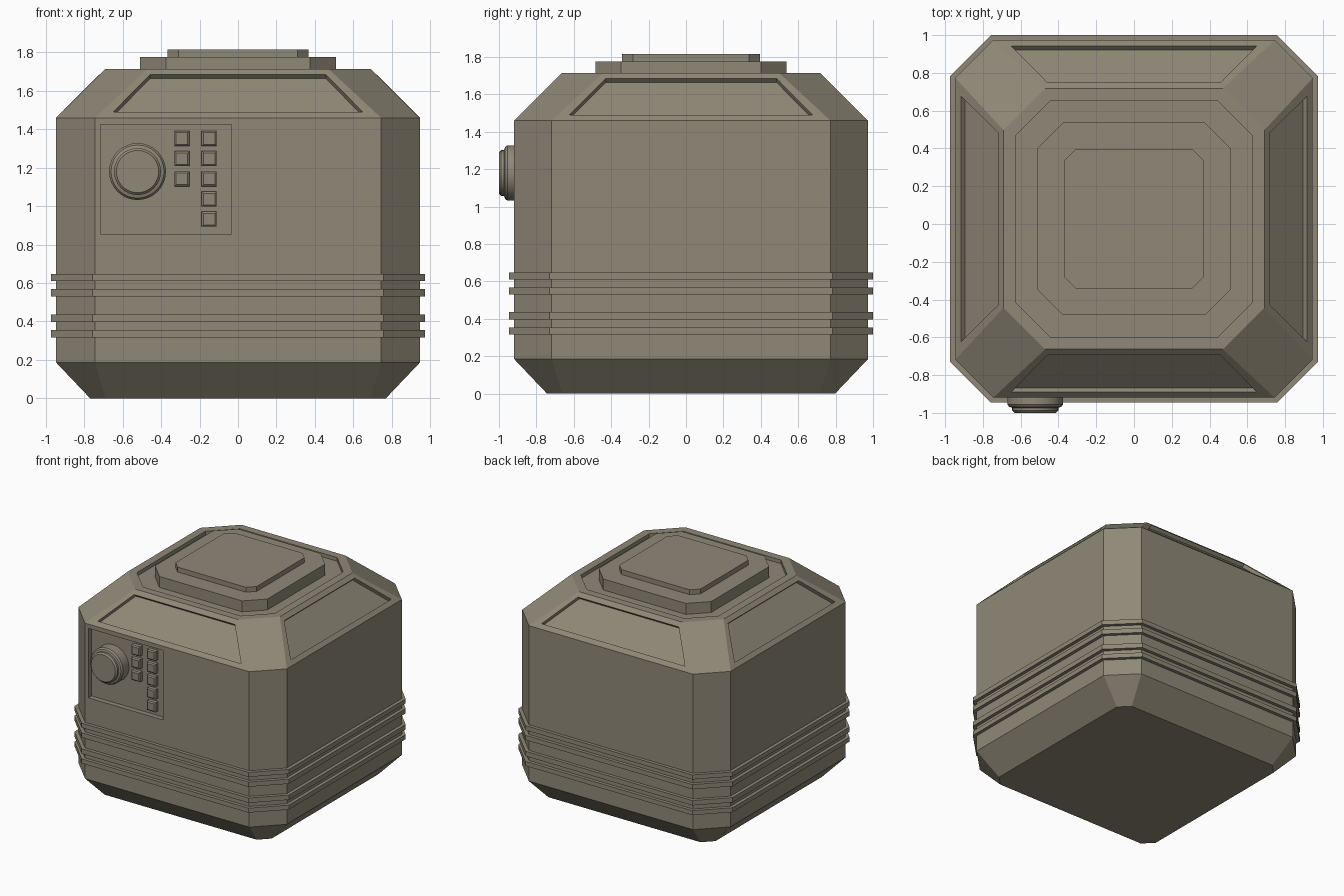
import bpy, bmesh, math
from mathutils import Vector, Matrix

if "Cube" in bpy.data.objects:
    bpy.data.objects.remove(bpy.data.objects["Cube"])

CY = 0.027  # body centre in y (the dial sticks out at the front)

mat = bpy.data.materials.new("taupe_metal")
mat.diffuse_color = (0.275, 0.248, 0.185, 1)
mat.use_nodes = True
mat.node_tree.nodes["Principled BSDF"].inputs["Base Color"].default_value = mat.diffuse_color


def finish(bm, name):
    bmesh.ops.recalc_face_normals(bm, faces=bm.faces)
    me = bpy.data.meshes.new(name)
    bm.to_mesh(me)
    bm.free()
    me.materials.append(mat)
    ob = bpy.data.objects.new(name, me)
    bpy.context.collection.objects.link(ob)
    return ob


def octagon(h, f, z):
    """Square of half size h with corners cut so the flats reach +-f."""
    return [(f, -h, z), (h, -f, z), (h, f, z), (f, h, z),
            (-f, h, z), (-h, f, z), (-h, -f, z), (-f, -h, z)]


def loft(sections):
    bm = bmesh.new()
    rings = [[bm.verts.new((x, y + CY, z)) for x, y, z in octagon(*s)] for s in sections]
    for a, b in zip(rings, rings[1:]):
        for i in range(8):
            j = (i + 1) % 8
            bm.faces.new((a[i], a[j], b[j], b[i]))
    bm.faces.new(rings[0][::-1])
    bm.faces.new(rings[-1])
    bm.normal_update()
    return bm


def recess(bm, face, depth, thickness=0.03, place=None):
    """Inset a face, optionally reposition the inner loop, and sink it."""
    bmesh.ops.inset_individual(bm, faces=[face], thickness=thickness, depth=0)
    n = face.normal.copy()
    if place:
        for v in face.verts:
            v.co = place(v.co.copy())
    new = bmesh.ops.extrude_discrete_faces(bm, faces=[face])["faces"][0]
    bmesh.ops.translate(bm, verts=list(new.verts), vec=-n * depth)


# Main body with recessed slopes, top and control bay
bm = loft([(0.77, 0.69, 0), (0.946, 0.745, 0.185), (0.946, 0.745, 1.46), (0.69, 0.47, 1.715)])


def slope_place(axis):
    def place(co):
        top = co.z > 1.5875
        z = 1.685 if top else 1.49
        p = co - Vector((0, CY, 0))
        p[axis] = math.copysign(0.946 - (z - 1.46), p[axis])
        p[1 - axis] = math.copysign(0.457 if top else 0.65, p[1 - axis])
        p.z = z
        return p + Vector((0, CY, 0))
    return place


def bay_place(co):
    return Vector((-0.035 if co.x > 0 else -0.715, CY - 0.946,
                   1.425 if co.z > 0.82 else 0.855))


DEPTH = 0.042
jobs = []
for f in bm.faces:
    c, n = f.calc_center_median(), f.normal
    if n.z > 0.95:
        jobs.append((f, 0.03, 0.07, None))
    elif 1.46 < c.z < 1.715:
        for axis in (0, 1):
            if abs(n[1 - axis]) < 0.01:
                jobs.append((f, 0.03, 0.042, slope_place(axis)))
    elif n.y < -0.99:
        jobs.append((f, DEPTH, 0.03, bay_place))
for f, d, t, p in jobs:
    recess(bm, f, d, t, p)
finish(bm, "body")

# Raised lid in two steps
finish(loft([(0.51, 0.375, 1.68), (0.51, 0.375, 1.775)]), "lid_base")
finish(loft([(0.368, 0.31, 1.77), (0.368, 0.31, 1.815)]), "lid_plate")

# Ribs around the lower body
for i, (z0, z1) in enumerate([(0.317, 0.354), (0.397, 0.437), (0.529, 0.568), (0.61, 0.647)]):
    finish(loft([(0.973, 0.757, z0), (0.973, 0.757, z1)]), f"rib_{i + 1}")

# Round dial turned around the y axis
FLOOR = CY - 0.946 + DEPTH
bm = bmesh.new()
profile = [(0.148, FLOOR + 0.005), (0.148, -0.955), (0.138, -0.968), (0.122, -0.973),
           (0.122, -0.988), (0.11, -1.0)]
N = 32
rings = [[bm.verts.new((-0.523 + r * math.cos(2 * math.pi * k / N), y,
                        1.18 + r * math.sin(2 * math.pi * k / N))) for k in range(N)]
         for r, y in profile]
for a, b in zip(rings, rings[1:]):
    for k in range(N):
        bm.faces.new((a[k], a[(k + 1) % N], b[(k + 1) % N], b[k]))
bm.faces.new(rings[0])
bm.faces.new(rings[-1])
dial = finish(bm, "dial")
bpy.context.view_layer.objects.active = dial
dial.select_set(True)
bpy.ops.object.shade_smooth_by_angle(angle=math.radians(25))

# Push buttons with tapered tops
for col, (x, count) in enumerate([(-0.292, 3), (-0.15, 5)]):
    for row in range(count):
        z = 1.352 - 0.105 * row
        bm = bmesh.new()
        loops = [[bm.verts.new((x + sx * h, y, z + sz * h))
                  for sx, sz in ((-1, -1), (1, -1), (1, 1), (-1, 1))]
                 for h, y in ((0.039, FLOOR + 0.005), (0.039, FLOOR - 0.03), (0.03, FLOOR - 0.038))]
        for a, b in zip(loops, loops[1:]):
            for k in range(4):
                bm.faces.new((a[k], a[(k + 1) % 4], b[(k + 1) % 4], b[k]))
        bm.faces.new(loops[0])
        bm.faces.new(loops[-1])
        finish(bm, f"button_{col + 1}_{row + 1}")
